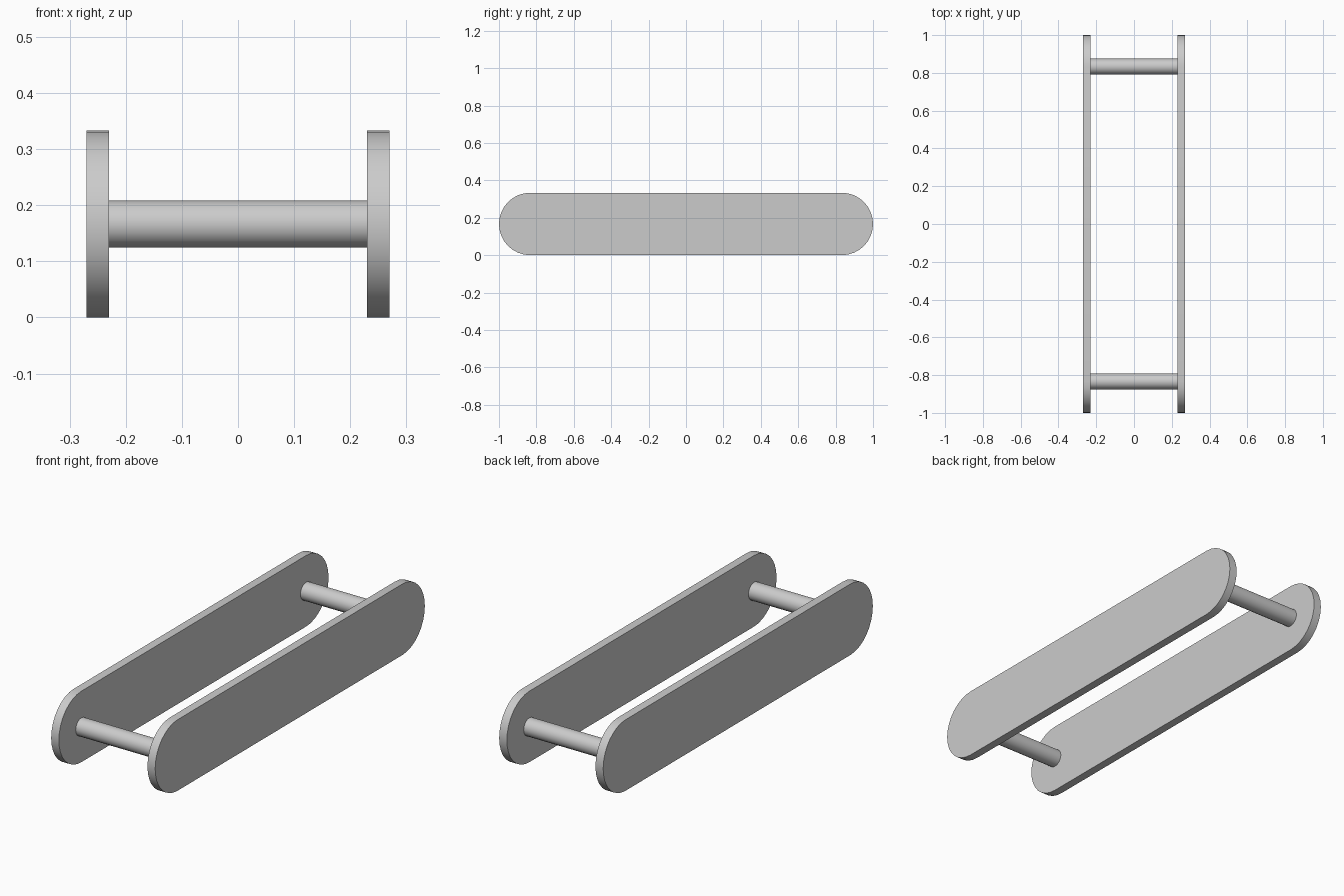
import bpy, bmesh, math
from mathutils import Vector

cube = bpy.data.objects.get("Cube")
if cube:
    bpy.data.objects.remove(cube, do_unlink=True)

R = 1 / 6            # end radius of the side plates
PIVOT = 1 - R        # distance of the end centres from the middle
INNER, OUTER = 0.23, 0.27
ROD_R = 0.042

grey = bpy.data.materials.new("plain_grey")
grey.use_nodes = True
colour = (0.6, 0.6, 0.6, 1)
grey.diffuse_color = colour
grey.node_tree.nodes["Principled BSDF"].inputs["Base Color"].default_value = colour


def arc(y, radius, start, sweep, steps):
    """Points (y, z) on an arc about a rod axis."""
    return [(y + radius * math.cos(start + sweep * i / steps),
             R + radius * math.sin(start + sweep * i / steps)) for i in range(steps + 1)]


def extrude_x(name, outline, x0, x1):
    """Solid made by extruding a (y, z) outline along x."""
    bm = bmesh.new()
    face = bm.faces.new([bm.verts.new((x0, y, z)) for y, z in outline])
    out = bmesh.ops.extrude_face_region(bm, geom=[face])
    moved = [g for g in out["geom"] if isinstance(g, bmesh.types.BMVert)]
    bmesh.ops.translate(bm, verts=moved, vec=Vector((x1 - x0, 0, 0)))
    bmesh.ops.recalc_face_normals(bm, faces=bm.faces)
    mesh = bpy.data.meshes.new(name)
    bm.to_mesh(mesh)
    bm.free()
    mesh.materials.append(grey)
    ob = bpy.data.objects.new(name, mesh)
    bpy.context.collection.objects.link(ob)
    bpy.ops.object.select_all(action="DESELECT")
    ob.select_set(True)
    bpy.context.view_layer.objects.active = ob
    bpy.ops.object.shade_smooth_by_angle(angle=math.radians(35))
    return ob


# Side plates with round ends
half = math.pi / 2
stadium = arc(PIVOT, R, -half, math.pi, 16) + arc(-PIVOT, R, half, math.pi, 16)
extrude_x("left_side_plate", stadium, INNER, OUTER)
extrude_x("right_side_plate", stadium, -OUTER, -INNER)

# Cross rods joining the plates at the end centres
for name, y in (("front_cross_rod", -PIVOT), ("back_cross_rod", PIVOT)):
    circle = arc(y, ROD_R, 0, 2 * math.pi, 16)[:-1]
    extrude_x(name, circle, -INNER, INNER)
